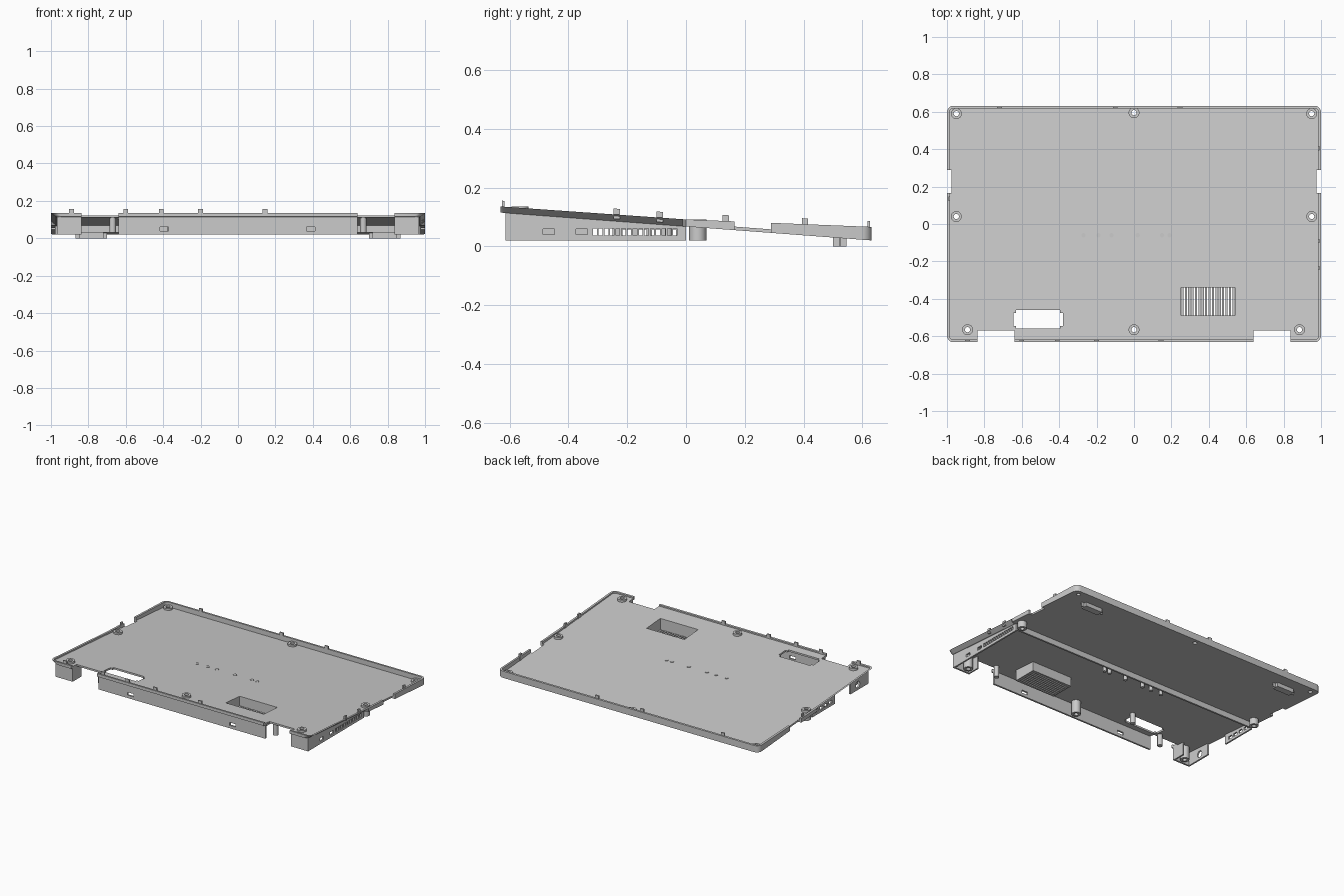
import bpy, bmesh, math
from mathutils import Matrix, Vector

if "Cube" in bpy.data.objects:
    bpy.data.objects.remove(bpy.data.objects["Cube"])

grey = bpy.data.materials.new("light grey plastic")
grey.use_nodes = True
grey.diffuse_color = (0.6, 0.6, 0.6, 1)
grey.node_tree.nodes["Principled BSDF"].inputs["Base Color"].default_value = (0.6, 0.6, 0.6, 1)
parts = []
BASE = 0.02          # lowest level of the walls
PLATE = 0.012        # thickness of the sloping plate


def under(y):
    return 0.068 - 0.075 * y


def floor(y):
    return under(y) + PLATE


def rim(y):
    return 0.092 - (0.07 if y < 0 else 0.04) * y


def finish(bm, name):
    bmesh.ops.recalc_face_normals(bm, faces=bm.faces)
    mesh = bpy.data.meshes.new(name)
    bm.to_mesh(mesh)
    bm.free()
    mesh.materials.append(grey)
    ob = bpy.data.objects.new(name, mesh)
    bpy.context.collection.objects.link(ob)
    parts.append(ob)
    return ob


def box(bm, x0, x1, y0, y1, z0, z1, radius=0):
    """Box; z0 or z1 may be a function of y so that it follows the slope."""
    x0, x1 = sorted((x0, x1))
    lev = lambda z, y: z(y) if callable(z) else z
    ring = [(x0, y0), (x1, y0), (x1, y1), (x0, y1)]
    lo = [bm.verts.new((x, y, lev(z0, y))) for x, y in ring]
    hi = [bm.verts.new((x, y, lev(z1, y))) for x, y in ring]
    bm.faces.new(lo[::-1])
    bm.faces.new(hi)
    for i in range(4):
        j = (i + 1) % 4
        bm.faces.new((lo[i], lo[j], hi[j], hi[i]))
    if radius:
        edges = [bm.edges.get((a, b)) for a, b in zip(lo, hi)]
        bmesh.ops.bevel(bm, geom=edges, offset=radius, segments=4, affect='EDGES')


def cyl(bm, center, r, depth, axis='Z', n=24):
    rot = {'Z': Matrix(), 'X': Matrix.Rotation(math.pi / 2, 4, 'Y')}[axis]
    bmesh.ops.create_cone(bm, cap_ends=True, segments=n, radius1=r, radius2=r,
                          depth=depth, matrix=Matrix.Translation(center) @ rot)


def post(bm, x, y, r, z0, z1):
    cyl(bm, (x, y, (z0 + z1) / 2), r, z1 - z0)


def cut(ob, bm):
    cutter = finish(bm, "cutter")
    parts.remove(cutter)
    cutter.hide_render = True
    mod = ob.modifiers.new("cut", 'BOOLEAN')
    mod.operation, mod.solver, mod.object = 'DIFFERENCE', 'EXACT', cutter
    bpy.context.view_layer.objects.active = ob
    bpy.ops.object.modifier_apply(modifier=mod.name)
    bpy.data.objects.remove(cutter)


# Sloping tray: rounded outline lofted from underside to rim and floor
def outline(inset):
    hx, hy, r = 1 - inset, 0.632 - inset, 0.035 - inset
    pts = []
    for k, (sx, sy) in enumerate([(1, 1), (-1, 1), (-1, -1), (1, -1)]):
        for s in range(6):
            a = math.pi / 2 * (k + s / 5)
            pts.append((sx * (hx - r) + r * math.cos(a), sy * (hy - r) + r * math.sin(a)))
        if k == 1:
            pts += [(-hx, 0), (-hx, -0.012)]
    return pts + [(hx, -0.012), (hx, 0)]


bm = bmesh.new()
flare = lambda x, y: x * 0.972 if y < -0.005 else x
wide, slim = outline(0), outline(0.014)
loops = [[bm.verts.new((flare(x, y), y, under(y))) for x, y in wide],
         [bm.verts.new((x, y, rim(y))) for x, y in wide],
         [bm.verts.new((x, y, rim(y))) for x, y in slim],
         [bm.verts.new((x, y, floor(y))) for x, y in slim]]
for a, b in zip(loops, loops[1:]):
    for i in range(len(a)):
        j = (i + 1) % len(a)
        bm.faces.new((a[i], a[j], b[j], b[i]))
bm.faces.new(loops[0][::-1])
bm.faces.new(loops[-1])
tray = finish(bm, "sloped_tray")

bosses = [(-0.95, 0.59), (0, 0.595), (0.95, 0.59), (-0.95, 0.04), (0.95, 0.04),
          (-0.89, -0.565), (0, -0.565), (0.885, -0.565)]

# Openings through the tray
bm = bmesh.new()
for s in (-1, 1):
    box(bm, s * 0.64, s * 0.837, -0.8, -0.57, -0.1, 0.3)
    box(bm, s * 0.975, s * 1.1, 0.165, 0.29, -0.1, 0.3)
box(bm, -0.645, -0.38, -0.56, -0.46, -0.1, 0.3, 0.015)
box(bm, 0.25, 0.54, -0.49, -0.34, -0.1, 0.3)
for x, y in bosses:
    post(bm, x, y, 0.014, -0.1, 0.3)
cut(tray, bm)

# Screw bosses: raised collars above, tall tubes below
bm = bmesh.new()
for x, y in bosses:
    post(bm, x, y, 0.029, min(BASE, 0.02) if y < 0.1 else under(y) + 0.004, floor(y) + 0.014)
screw_bosses = finish(bm, "screw_bosses")
bm = bmesh.new()
for x, y in bosses:
    post(bm, x, y, 0.014, -0.1, 0.3)
cut(screw_bosses, bm)

# Front wall between the hinge gaps, with two small ports
bm = bmesh.new()
box(bm, -0.64, 0.64, -0.615, -0.603, BASE, floor)
front_wall = finish(bm, "front_wall")
bm = bmesh.new()
for x in (-0.395, 0.39):
    box(bm, x - 0.023, x + 0.023, -0.7, -0.5, 0.04, 0.06, 0.005)
cut(front_wall, bm)

# Corner walls beside the hinge gaps
for s, label in ((1, "left"), (-1, "right")):
    bm = bmesh.new()
    box(bm, s * 0.837, s * 0.968, -0.615, -0.603, BASE, floor)
    box(bm, s * 0.837, s * 0.847, -0.603, -0.52, BASE, floor)
    finish(bm, label + "_corner_wall")

# Left side wall with two ports and a row of vents
bm = bmesh.new()
box(bm, 0.957, 0.968, -0.605, 0.0, BASE, floor)
left_wall = finish(bm, "left_side_wall")
bm = bmesh.new()
for y in (-0.467, -0.355):
    box(bm, 0.9, 1.1, y - 0.02, y + 0.02, 0.04, 0.06)
for i in range(15):
    y = -0.31 + i * 0.0195
    box(bm, 0.9, 1.1, y - 0.0065, y + 0.0065, 0.038, 0.062)
cut(left_wall, bm)

# Right side wall in two pieces, with a round port and slots
bm = bmesh.new()
box(bm, -0.968, -0.957, -0.605, -0.42, BASE, floor)
box(bm, -0.968, -0.957, -0.25, 0.0, BASE, floor)
right_wall = finish(bm, "right_side_wall")
bm = bmesh.new()
cyl(bm, (-0.96, -0.5, 0.058), 0.022, 0.1, 'X')
for y in (-0.2, -0.15, -0.1, -0.05):
    box(bm, -1.1, -0.9, y - 0.016, y + 0.016, 0.038, 0.058)
cut(right_wall, bm)

# Cross rail under the middle of the plate
bm = bmesh.new()
box(bm, -0.957, 0.957, -0.012, 0.0, 0.03, lambda y: under(y) + 0.004)
finish(bm, "cross_rail")

# Vent pocket with a slatted bottom
bm = bmesh.new()
x0, x1, y0, y1, zb = 0.25, 0.54, -0.49, -0.34, 0.03
for a, b in ((x0 - 0.01, x0), (x1, x1 + 0.01)):
    box(bm, a, b, y0 - 0.01, y1 + 0.01, zb, lambda y: under(y) + 0.004)
for a, b in ((y0 - 0.01, y0), (y1, y1 + 0.01)):
    box(bm, x0, x1, a, b, zb, lambda y: under(y) + 0.004)
pitch = (x1 - x0) / 16
for i in range(16):
    x = x0 + (i + 0.5) * pitch
    box(bm, x - pitch * 0.31, x + pitch * 0.31, y0, y1, zb, zb + 0.01)
finish(bm, "vent_pocket")

# Mounting posts under the plate, the middle row showing as small studs above
bm = bmesh.new()
for x in (-0.27, -0.19, -0.12, 0.02, 0.15, 0.19):
    post(bm, x, -0.06, 0.012, 0.035, floor(-0.06) + 0.003)
for x, y in ((-0.67, -0.545), (0.67, -0.545), (-0.36, -0.44)):
    post(bm, x, y, 0.017, 0.03, under(y) + 0.004)
finish(bm, "mounting_posts")

# Snap tabs standing on the rim
bm = bmesh.new()
up = lambda y: rim(y) + 0.02
low = lambda y: floor(y) - 0.004
for x in (-0.89, -0.6, -0.41, -0.2, 0.145):
    box(bm, x - 0.013, x + 0.013, -0.626, -0.617, low, up)
for x in (-0.72, -0.1, 0.245):
    box(bm, x - 0.013, x + 0.013, 0.617, 0.626, low, up)
for x, y in ((0.988, 0.405), (0.988, -0.09), (0.988, -0.235), (-0.988, 0.135)):
    box(bm, x - 0.005, x + 0.005, y - 0.011, y + 0.011, low, up)
finish(bm, "snap_tabs")

# Rubber feet near the back edge
for s, label in ((1, "left"), (-1, "right")):
    bm = bmesh.new()
    box(bm, s * 0.7, s * 0.87, 0.5, 0.546, 0, lambda y: under(y) + 0.004, 0.02)
    finish(bm, label + "_foot")

# Smooth the round parts while keeping hard edges
bpy.ops.object.select_all(action='DESELECT')
for ob in parts:
    ob.select_set(True)
bpy.context.view_layer.objects.active = tray
bpy.ops.object.shade_smooth_by_angle(angle=math.radians(30))
